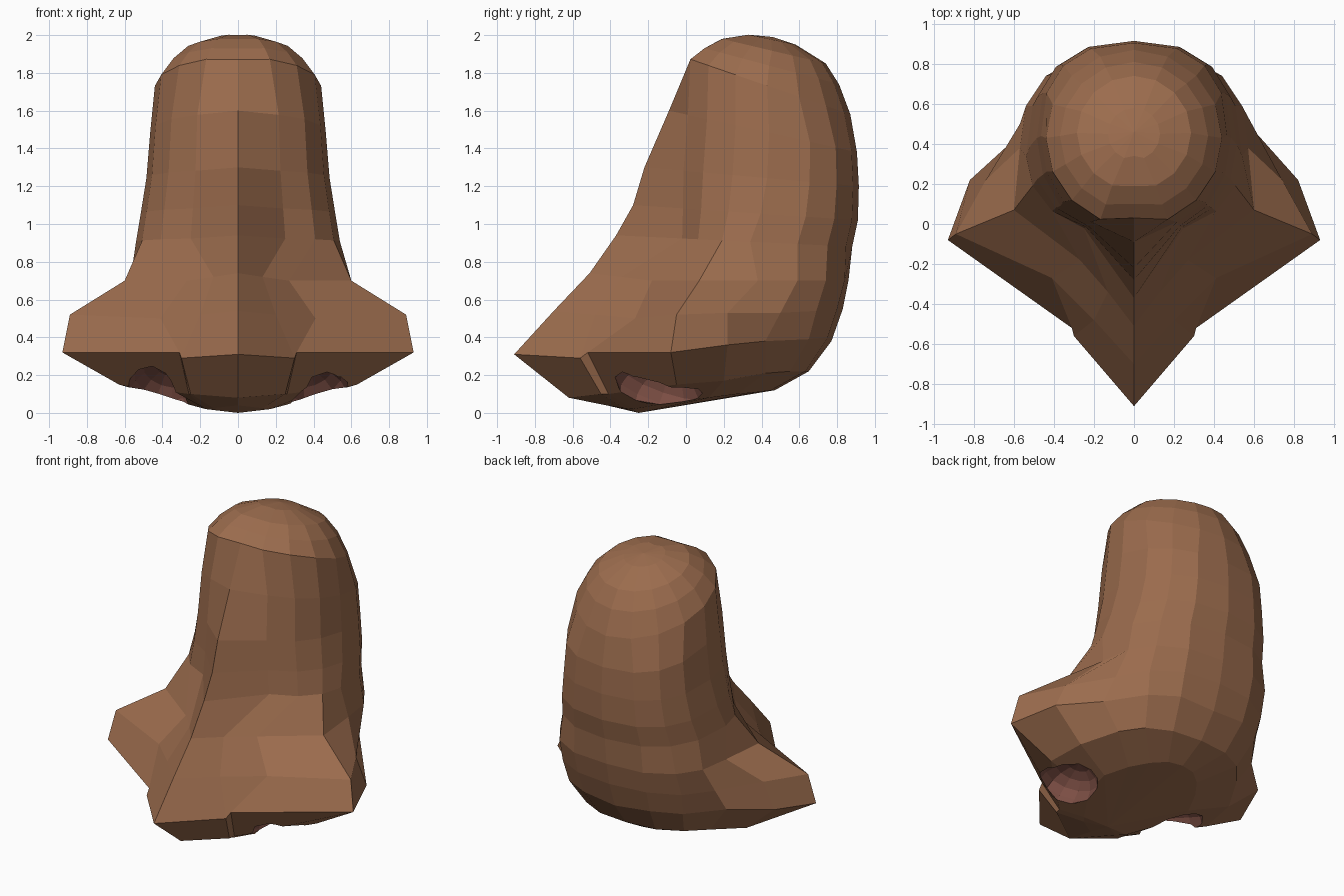
import bpy, bmesh, math
from mathutils import Matrix, Vector

if "Cube" in bpy.data.objects:
    bpy.data.objects.remove(bpy.data.objects["Cube"])


def material(name, color):
    m = bpy.data.materials.new(name)
    m.diffuse_color = (*color, 1)
    m.use_nodes = True
    m.node_tree.nodes["Principled BSDF"].inputs["Base Color"].default_value = m.diffuse_color
    return m


skin = material("skin", (0.33, 0.15, 0.075))
inner = material("nostril_pink", (0.21, 0.08, 0.06))

# Lower rings: half outline from front centre to back centre (x, y, z)
base = [
    [(0, -.42, .04), (.13, -.33, .025), (.17, -.28, .02), (.32, -.05, .06), (.34, .12, .08),
     (.27, .27, .10), (.19, .38, .11), (.10, .45, .12), (0, .47, .12)],
    [(0, -.62, .08), (.25, -.45, .10), (.26, -.41, .10), (.63, -.05, .15), (.60, .20, .17),
     (.48, .42, .21), (.37, .55, .22), (.21, .63, .22), (0, .65, .22)],
    [(0, -.91, .31), (.30, -.56, .29), (.31, -.52, .32), (.93, -.08, .32), (.82, .22, .36),
     (.60, .42, .38), (.43, .65, .39), (.25, .75, .40), (0, .77, .38)],
    [(0, -.70, .54), (.20, -.48, .52), (.41, -.27, .50), (.89, -.05, .52), (.74, .22, .53),
     (.57, .50, .53), (.45, .69, .54), (.26, .80, .55), (0, .83, .55)],
    [(0, -.51, .74), (.13, -.34, .72), (.27, -.18, .70), (.60, .07, .70), (.57, .38, .70),
     (.54, .59, .70), (.44, .74, .70), (.26, .84, .70), (0, .86, .70)],
]

# Column rings: front y, front z, back y, back z, radius
column = [
    (-.37, .94, .88, .88, .54), (-.28, 1.10, .91, 1.02, .515),
    (-.22, 1.30, .915, 1.20, .485), (-.09, 1.60, .905, 1.38, .465),
    (.03, 1.87, .87, 1.58, .44), (.10, 1.93, .81, 1.74, .37),
    (.19, 1.98, .74, 1.85, .285), (.34, 2.0, .58, 1.95, .13),
]


def column_half(yf, zf, yb, zb, r):
    """Tilted ring: squarish back, flatter front, front point pulled out to the ridge."""
    pts = []
    e = 0.8 if yb > .87 else 1
    for i in range(9):
        a = math.pi * i / 8
        s, c = abs(math.sin(a)) ** e, math.cos(a)
        cy = yb - r
        if c > 0:
            y = cy - min(r, cy + .05) * c
        else:
            y = cy + r * abs(c) ** e
        if i == 0:
            y = yf
        t = (y - yf) / (yb - yf)
        pts.append((0 if i in (0, 8) else r * s, y, zf + (zb - zf) * t))
    return pts


# Nose body: loft mirrored rings and close both ends with fans
bm = bmesh.new()
rings = []
for half in base + [column_half(*c) for c in column]:
    full = half + [(-x, y, z) for x, y, z in half[7:0:-1]]
    rings.append([bm.verts.new(p) for p in full])
for a, b in zip(rings, rings[1:]):
    for i in range(16):
        j = (i + 1) % 16
        bm.faces.new((a[i], a[j], b[j], b[i]))
for ring, centre in ((rings[0], (0, -.25, 0)), (rings[-1], (0, .46, 1.99))):
    c = bm.verts.new(centre)
    for i in range(16):
        bm.faces.new((ring[i], ring[(i + 1) % 16], c))
bmesh.ops.recalc_face_normals(bm, faces=bm.faces)
mesh = bpy.data.meshes.new("nose_body")
bm.to_mesh(mesh)
bm.free()
body = bpy.data.objects.new("nose_body", mesh)
bpy.context.collection.objects.link(body)
mesh.materials.append(skin)

# Nostrils: tilted ellipsoids cut out of the underside
for side in (-1, 1):
    bm = bmesh.new()
    bmesh.ops.create_uvsphere(bm, u_segments=12, v_segments=8, radius=1)
    bm.transform(Matrix.Translation(Vector((side * .42, -.14, .11)))
                 @ Matrix.Rotation(math.radians(-side * 20), 4, 'Y')
                 @ Matrix.Rotation(math.radians(-20), 4, 'X')
                 @ Matrix.Diagonal((.17, .25, .15, 1)))
    cm = bpy.data.meshes.new("nostril_cutter")
    bm.to_mesh(cm)
    bm.free()
    cm.materials.append(inner)
    cutter = bpy.data.objects.new("nostril_cutter", cm)
    bpy.context.collection.objects.link(cutter)
    cutter.hide_render = True
    cutter.hide_set(True)
    mod = body.modifiers.new("nostril", 'BOOLEAN')
    mod.operation = 'DIFFERENCE'
    mod.solver = 'EXACT'
    mod.material_mode = 'TRANSFER'
    mod.object = cutter

# Bake the cuts and drop the cutters
bpy.context.view_layer.objects.active = body
body.select_set(True)
for mod in list(body.modifiers):
    bpy.ops.object.modifier_apply(modifier=mod.name)
for ob in [o for o in bpy.data.objects if o.name.startswith("nostril_cutter")]:
    bpy.data.objects.remove(ob)
